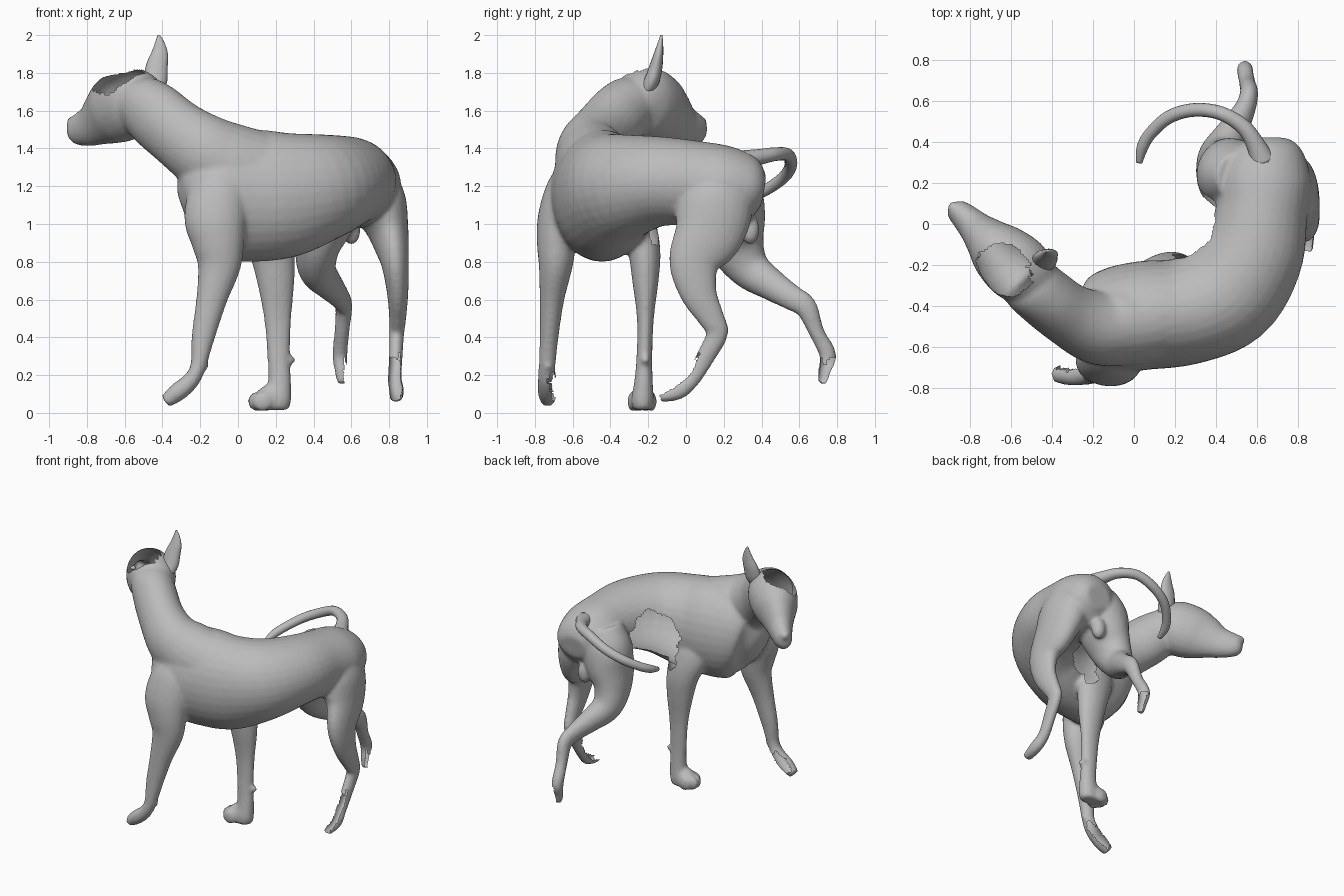
import bpy, bmesh, math
from mathutils import Vector, Matrix

if "Cube" in bpy.data.objects:
    bpy.data.objects.remove(bpy.data.objects["Cube"])

grey = bpy.data.materials.new("stone grey")
grey.use_nodes = True
grey.diffuse_color = (0.5, 0.5, 0.5, 1)
grey.node_tree.nodes["Principled BSDF"].inputs["Base Color"].default_value = (0.5, 0.5, 0.5, 1)


def catmull(pts, steps):
    """Smooth interpolation of 5-value rows (x, y, z, ra, rb)."""
    out = []
    for i in range(len(pts) - 1):
        p0, p1, p2, p3 = (pts[max(0, min(len(pts) - 1, i + k))] for k in (-1, 0, 1, 2))
        for s in range(steps):
            t = s / steps
            out.append([0.5 * (2 * b + (c - a) * t + (2 * a - 5 * b + 4 * c - d) * t * t
                               + (3 * b - a - 3 * c + d) * t ** 3)
                        for a, b, c, d in zip(p0, p1, p2, p3)])
    return out + [list(pts[-1])]


def tube(bm, pts, ref, sides=24, steps=5):
    """Closed loft of ellipses: ra lies along ref, rb across it."""
    rows = catmull(pts, steps)
    rings = []
    for i, r in enumerate(rows):
        c = Vector(r[:3])
        t = (Vector(rows[min(i + 1, len(rows) - 1)][:3]) - Vector(rows[max(i - 1, 0)][:3])).normalized()
        a = Vector(ref)
        a = (a - t * a.dot(t)).normalized()
        b = t.cross(a)
        ra, rb = max(r[3], 0.004), max(r[4], 0.004)
        rings.append([bm.verts.new(c + a * ra * math.cos(w) + b * rb * math.sin(w))
                      for w in (2 * math.pi * k / sides for k in range(sides))])
    for r0, r1 in zip(rings, rings[1:]):
        for k in range(sides):
            j = (k + 1) % sides
            bm.faces.new((r0[k], r0[j], r1[j], r1[k]))
    bm.faces.new(rings[0])
    bm.faces.new(rings[-1])


def ball(bm, c, r):
    m = Matrix.Translation(c) @ Matrix.Diagonal((*r, 1))
    bmesh.ops.create_uvsphere(bm, u_segments=16, v_segments=10, radius=1, matrix=m)


def make(name, bm):
    bmesh.ops.recalc_face_normals(bm, faces=bm.faces)
    me = bpy.data.meshes.new(name)
    bm.to_mesh(me)
    bm.free()
    me.materials.append(grey)
    me.shade_smooth()
    ob = bpy.data.objects.new(name, me)
    bpy.context.collection.objects.link(ob)
    return ob


X, Z = (1, 0, 0), (0, 0, 1)
skin = bmesh.new()

# curved torso, rump to chest
tube(skin, [(.65, .41, 1.17, .08, .1), (.65, .35, 1.18, .17, .18), (.635, .22, 1.195, .215, .23),
            (.62, .05, 1.215, .225, .225), (.575, -.15, 1.225, .24, .25), (.45, -.335, 1.195, .285, .27),
            (.25, -.425, 1.155, .335, .262), (.05, -.445, 1.15, .35, .265), (-.1, -.47, 1.15, .33, .255),
            (-.2, -.49, 1.13, .26, .21), (-.27, -.49, 1.11, .15, .12), (-.3, -.49, 1.1, .06, .05)], Z, 32)
# neck
tube(skin, [(.2, -.45, 1.2, .26, .2), (.05, -.475, 1.26, .25, .21), (-.08, -.495, 1.325, .225, .2),
            (-.19, -.5, 1.39, .2, .18), (-.32, -.44, 1.48, .18, .155), (-.44, -.35, 1.58, .175, .15),
            (-.52, -.28, 1.66, .14, .14), (-.55, -.25, 1.69, .08, .08)], Z)
# head and muzzle
tube(skin, [(-.42, -.33, 1.68, .06, .06), (-.47, -.29, 1.67, .13, .13), (-.56, -.22, 1.65, .19, .165),
            (-.65, -.14, 1.605, .185, .15), (-.71, -.08, 1.565, .155, .115), (-.77, -.02, 1.525, .115, .085),
            (-.825, .035, 1.505, .093, .068), (-.865, .07, 1.5, .075, .055),
            (-.885, .09, 1.498, .045, .035)], Z)
ball(skin, (-.876, .08, 1.54), (.034, .032, .03))

# striding front leg with shoulder
tube(skin, [(-.08, -.57, 1.3, .11, .09), (-.1, -.625, 1.18, .155, .115), (-.12, -.67, 1.03, .165, .115),
            (-.105, -.685, .9, .14, .105), (-.1, -.69, .78, .115, .09), (-.14, -.71, .6, .082, .065),
            (-.185, -.725, .4, .062, .05), (-.21, -.735, .25, .042, .045), (-.25, -.735, .17, .045, .05),
            (-.32, -.735, .11, .05, .05), (-.385, -.73, .06, .035, .04)], X)
ball(skin, (-.18, -.73, .25), (.025, .025, .03))
# standing front leg, paw and toes
tube(skin, [(.1, -.3, 1.15, .12, .08), (.14, -.25, 1.0, .14, .09), (.18, -.22, .85, .12, .085),
            (.2, -.215, .7, .1, .07), (.21, -.215, .5, .073, .045), (.215, -.22, .3, .06, .042),
            (.22, -.225, .16, .062, .05), (.21, -.23, .07, .072, .06), (.21, -.23, .015, .06, .05)], X)
ball(skin, (.275, -.215, .28), (.03, .025, .025))
for x, y in ((.13, -.285), (.105, -.25), (.105, -.21), (.14, -.18)):
    ball(skin, (x, y, .06), (.055, .025, .053))
ball(skin, (.17, -.232, .085), (.075, .06, .065))

# bearing hind leg
tube(skin, [(.69, .14, 1.25, .14, .17), (.75, .15, 1.1, .145, .205), (.8, .12, .95, .105, .185),
            (.83, .045, .8, .075, .138), (.845, .065, .64, .057, .1), (.845, .135, .5, .045, .07),
            (.84, .165, .42, .04, .058), (.835, .1, .29, .036, .05), (.83, .035, .18, .038, .042),
            (.84, -.04, .115, .04, .045), (.835, -.14, .08, .035, .025)], X)
# trailing hind leg
tube(skin, [(.54, .23, 1.28, .15, .13), (.49, .24, 1.15, .18, .17), (.46, .24, 1.02, .16, .18),
            (.42, .27, .88, .12, .15), (.42, .34, .76, .1, .11), (.48, .45, .68, .075, .085),
            (.54, .56, .61, .052, .068), (.56, .635, .56, .045, .06), (.55, .69, .43, .04, .042),
            (.54, .75, .31, .04, .045), (.545, .735, .23, .035, .035), (.55, .72, .155, .025, .025)], X)
ball(skin, (.6, .34, .97), (.05, .05, .08))

body = make("body", skin)

# fuse the limbs into one continuous skin
rm = body.modifiers.new("fuse", 'REMESH')
rm.mode = 'VOXEL'
rm.voxel_size = 0.013
sm = body.modifiers.new("soften", 'SMOOTH')
sm.factor = 0.5
sm.iterations = 7
dg = bpy.context.evaluated_depsgraph_get()
fused = bpy.data.meshes.new_from_object(body.evaluated_get(dg))
body.modifiers.clear()
body.data = fused

# broken openings in the crown and the inner flank: centre, radii
holes = [((-.66, -.24, 1.79), (.16, .14, .115)), ((.3, -.04, 1.1), (.16, .2, .25))]
# torn lower limbs: x range, y range, top height, missing side
tears = [((-.5, -.15), (-.9, -.6), .2, (.6, .6, .5)),
         ((.7, 1), (-.3, .2), .3, (-.3, -.8, .5)),
         ((.4, .7), (.6, .9), .27, (1, .2, 0))]


def broken(f):
    p = f.calc_center_median()
    for c, r in holes:
        d = Vector([(p[i] - c[i]) / r[i] for i in range(3)])
        w = math.atan2(d[2], d[1])
        if d.length < 1 + .05 * math.sin(5 * w) + .04 * math.sin(11 * w + 1):
            return True
    for xs, ys, top, side in tears:
        if xs[0] < p.x < xs[1] and ys[0] < p.y < ys[1] and p.z < top + .02 * math.sin(90 * (p.x + p.y)):
            if f.normal.dot(Vector(side).normalized()) > .3:
                return True
    return False


bm = bmesh.new()
bm.from_mesh(fused)
bm.normal_update()
bmesh.ops.delete(bm, geom=[f for f in bm.faces if broken(f)], context='FACES')
bm.to_mesh(fused)
bm.free()
fused.shade_smooth()

# curled tail
bm = bmesh.new()
tube(bm, [(.63, .3, 1.34, .05, .06), (.59, .39, 1.355, .042, .045), (.53, .475, 1.37, .036, .038),
          (.42, .54, 1.365, .034, .034), (.29, .555, 1.31, .033, .033), (.17, .52, 1.25, .032, .032),
          (.08, .44, 1.19, .03, .03), (.04, .37, 1.155, .028, .028), (.025, .3, 1.13, .016, .016)], Z, 16)
make("tail", bm)

# single upright ear
bm = bmesh.new()
tube(bm, [(-.47, -.24, 1.66, .04, .03), (-.44, -.185, 1.75, .062, .04), (-.43, -.16, 1.83, .058, .035),
          (-.415, -.145, 1.9, .045, .025), (-.415, -.135, 1.96, .025, .014),
          (-.42, -.13, 2.0, .006, .005)], X, 16)
make("ear", bm)

# eyes on either side of the brow
for side, c in (("right", (-.765, -.15, 1.635)), ("left", (-.632, -.022, 1.635))):
    bm = bmesh.new()
    ball(bm, c, (.018, .018, .013))
    make(side + "_eye", bm)
